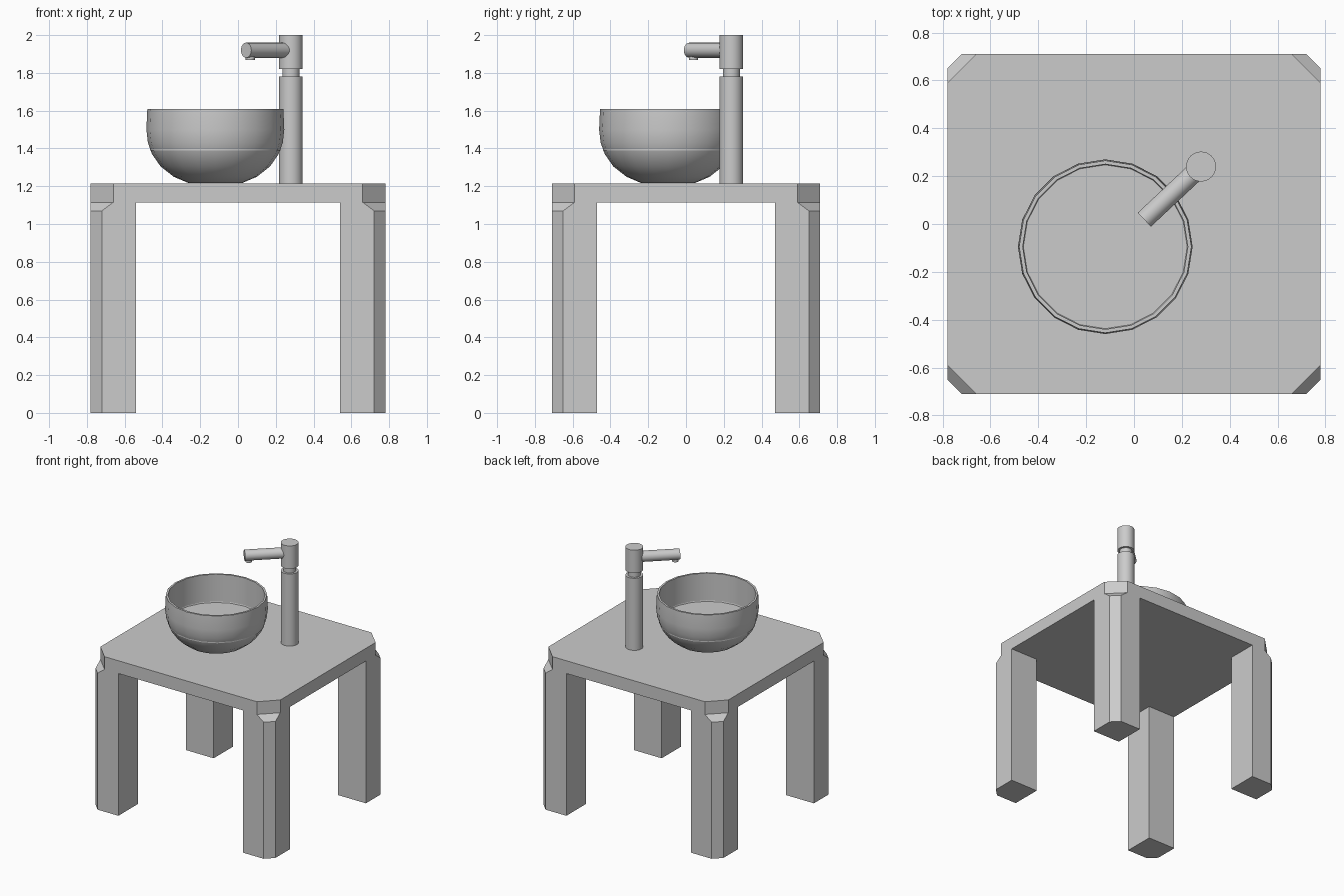
import bpy, bmesh, math
from mathutils import Vector

cube = bpy.data.objects.get("Cube")
if cube:
    bpy.data.objects.remove(cube, do_unlink=True)

grey = bpy.data.materials.new("plain grey")
grey.use_nodes = True
colour = (0.6, 0.6, 0.6, 1)
grey.diffuse_color = colour
grey.node_tree.nodes["Principled BSDF"].inputs["Base Color"].default_value = colour


def finish(name, bm, smooth=True):
    bmesh.ops.remove_doubles(bm, verts=bm.verts, dist=0.0005)
    bmesh.ops.recalc_face_normals(bm, faces=bm.faces)
    mesh = bpy.data.meshes.new(name)
    bm.to_mesh(mesh)
    bm.free()
    mesh.materials.append(grey)
    obj = bpy.data.objects.new(name, mesh)
    bpy.context.collection.objects.link(obj)
    if smooth:
        bpy.ops.object.select_all(action='DESELECT')
        obj.select_set(True)
        bpy.context.view_layer.objects.active = obj
        bpy.ops.object.shade_smooth_by_angle(angle=math.radians(35))
    return obj


def lathe(name, profile, centre, sides):
    """Revolve (radius, height) points about a vertical axis."""
    bm = bmesh.new()
    verts = [bm.verts.new((r, 0, z)) for r, z in profile]
    edges = [bm.edges.new(pair) for pair in zip(verts, verts[1:])]
    bmesh.ops.spin(bm, geom=verts + edges, cent=(0, 0, 0), axis=(0, 0, 1),
                   angle=math.tau, steps=sides)
    bmesh.ops.translate(bm, verts=bm.verts, vec=(*centre, 0))
    return finish(name, bm)


def rod(name, start, end, radius, sides=32):
    """Capped cylinder between two points."""
    start, end = Vector(start), Vector(end)
    axis = end - start
    bm = bmesh.new()
    bmesh.ops.create_cone(bm, cap_ends=True, segments=sides, radius1=radius,
                          radius2=radius, depth=axis.length)
    bm.transform(axis.to_track_quat('Z', 'Y').to_matrix().to_4x4())
    bmesh.ops.translate(bm, verts=bm.verts, vec=(start + end) / 2)
    return finish(name, bm)


# Table: one quarter, repeated in all four corners and welded
W, D = 0.78, 0.71            # half width and half depth
LEG, CUT, NICK = 0.24, 0.12, 0.06
UNDER, TOP, FLARE = 1.115, 1.215, 1.07
x_in, y_in = W - LEG, D - LEG


def leg_ring(z, cut):
    return [(x_in, y_in, z), (W, y_in, z), (W, D - cut, z),
            (W - cut, D, z), (x_in, D, z)]


rings = [leg_ring(0, NICK), leg_ring(FLARE, NICK), leg_ring(UNDER, CUT)]
quarter = [rings[0]]
for low, high in zip(rings, rings[1:]):
    for i in range(len(low)):
        j = (i + 1) % len(low)
        quarter.append([low[i], low[j], high[j], high[i]])
inner, side, corner_a, corner_b, back = rings[2]
top_a, top_b = (W, D - CUT, TOP), (W - CUT, D, TOP)
quarter += [
    [(0, 0, TOP), (W, 0, TOP), top_a, top_b, (0, D, TOP)],
    [(0, 0, UNDER), (W, 0, UNDER), side, inner, back, (0, D, UNDER)],
    [(W, 0, UNDER), side, corner_a, top_a, (W, 0, TOP)],
    [(0, D, UNDER), back, corner_b, top_b, (0, D, TOP)],
    [corner_a, corner_b, top_b, top_a],
]
bm = bmesh.new()
for sx in (1, -1):
    for sy in (1, -1):
        for face in quarter:
            bm.faces.new([bm.verts.new((sx * x, sy * y, z)) for x, y, z in face])
bmesh.ops.remove_doubles(bm, verts=bm.verts, dist=0.0005)
bmesh.ops.recalc_face_normals(bm, faces=bm.faces)
bmesh.ops.dissolve_limit(bm, angle_limit=0.01, verts=bm.verts, edges=bm.edges)
finish("table", bm, smooth=False)

# Basin with a thin rim and a flat floor
lathe("basin", [(0, 1.216), (0.14, 1.216), (0.22, 1.25), (0.29, 1.305),
                (0.335, 1.37), (0.357, 1.43), (0.365, 1.5), (0.36, 1.61),
                (0.345, 1.61), (0.345, 1.39), (0, 1.39)], (-0.12, -0.095), 20)

# Tap: column, narrow neck, head, spout and nozzle
X, Y = 0.28, 0.24
rod("tap_column", (X, Y, TOP), (X, Y, 1.78), 0.0625)
rod("tap_neck", (X, Y, 1.77), (X, Y, 1.83), 0.045)
rod("tap_head", (X, Y, 1.82), (X, Y, 2.0), 0.0625)
rod("tap_spout", (X, Y, 1.92), (0.043, 0.018, 1.92), 0.04)
rod("tap_nozzle", (0.065, 0.04, 1.9), (0.065, 0.04, 1.868), 0.024, 20)
